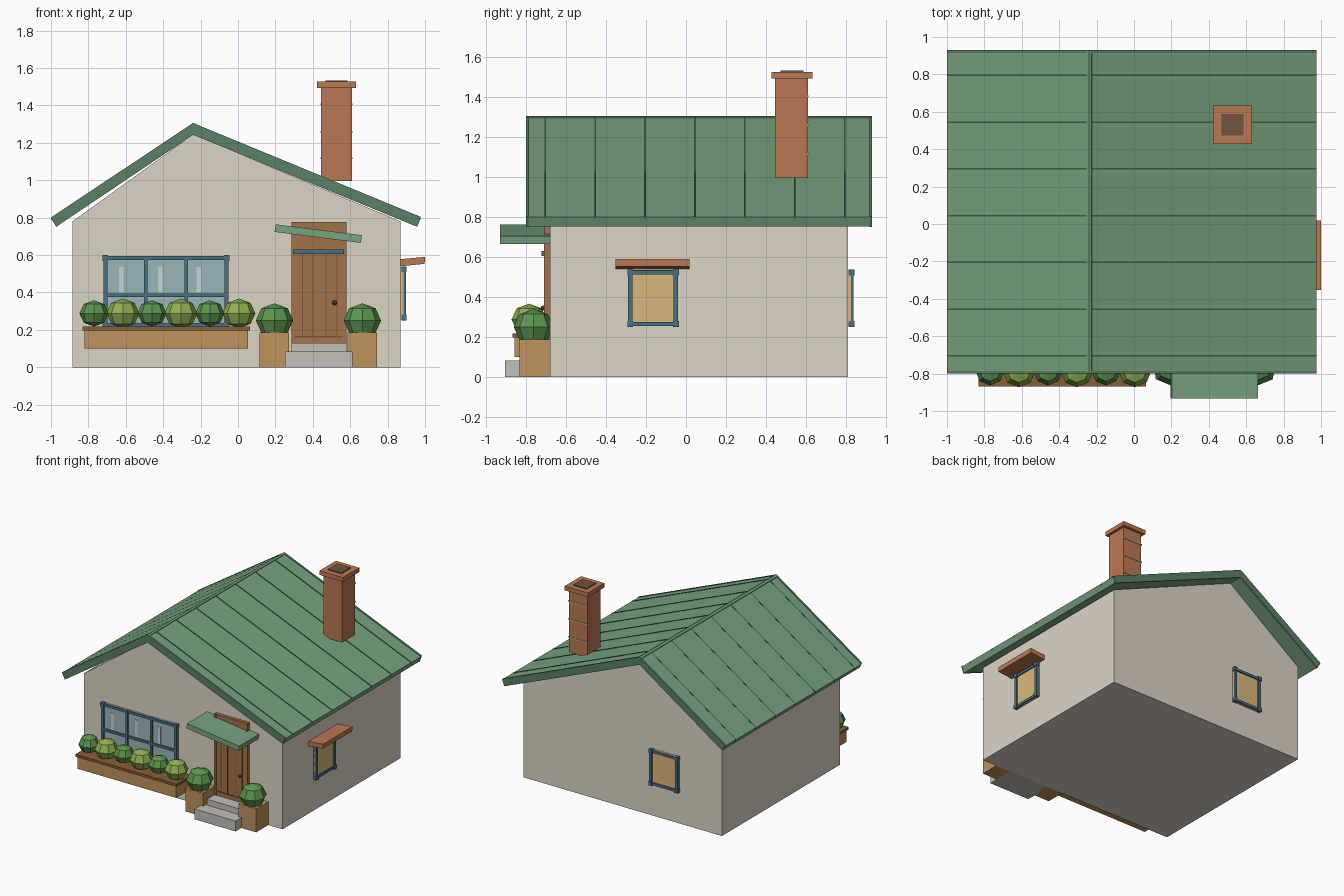
import bpy, bmesh, math
from mathutils import Matrix

if "Cube" in bpy.data.objects:
    bpy.data.objects.remove(bpy.data.objects["Cube"])

mats = {}
COL = dict(wall=(.72, .66, .56), roof=(.19, .36, .21), trim=(.10, .22, .13), seam=(.04, .12, .06),
           brick=(.50, .19, .09), soot=(.16, .09, .05), mortar=(.5, .45, .4), wood=(.36, .17, .07),
           groove=(.20, .09, .03), oak=(.52, .29, .11), rim=(.25, .11, .04), blue=(.07, .16, .22),
           glass=(.33, .46, .50), shine=(.55, .66, .68), glow=(.70, .48, .20), stone=(.55, .53, .48),
           leaf=(.11, .30, .08), lime=(.27, .43, .08), knob=(.12, .06, .03))


def finish(bm, name, col):
    bmesh.ops.recalc_face_normals(bm, faces=bm.faces)
    me = bpy.data.meshes.new(name)
    bm.to_mesh(me)
    bm.free()
    if col not in mats:
        mats[col] = bpy.data.materials.new(col)
        mats[col].diffuse_color = (*COL[col], 1)
    me.materials.append(mats[col])
    ob = bpy.data.objects.new(name, me)
    bpy.context.collection.objects.link(ob)
    return ob


def box(name, x, y, z, col):
    bm = bmesh.new()
    mid = [sum(a) / 2 for a in (x, y, z)]
    size = [a[1] - a[0] for a in (x, y, z)]
    bmesh.ops.create_cube(bm, size=1, matrix=Matrix.Translation(mid) @ Matrix.Diagonal((*size, 1)))
    return finish(bm, name, col)


def prism(name, pts, y0, y1, col):
    # x-z profile extruded along y
    bm = bmesh.new()
    f = bm.faces.new([bm.verts.new((px, y0, pz)) for px, pz in pts])
    r = bmesh.ops.extrude_face_region(bm, geom=[f])
    bmesh.ops.translate(bm, vec=(0, y1 - y0, 0),
                        verts=[v for v in r['geom'] if isinstance(v, bmesh.types.BMVert)])
    return finish(bm, name, col)


def ball(name, c, r, squash, col, seg=8, rings=4):
    bm = bmesh.new()
    bmesh.ops.create_uvsphere(bm, u_segments=seg, v_segments=rings, radius=r,
                              matrix=Matrix.Translation(c) @ Matrix.Diagonal((1, 1, squash, 1)))
    return finish(bm, name, col)


def window(name, w, h, matrix, glass, posts=(), rails=()):
    # local frame: x across, z up, -y outward, origin at the lower centre on the wall
    b, d = .022, .024
    parts = [box(name + "_glass", (-w/2, w/2), (-.012, .01), (0, h), glass)]
    for s in (-1, 1):
        x = s * (w - b) / 2
        parts.append(box(name + "_jamb", (x - b/2, x + b/2), (-d, .0), (0, h), "blue"))
        for z in (b/2, h - b/2):
            parts.append(box(name + "_corner", (x - .015, x + .015), (-d - .005, 0), (z - .015, z + .015), "blue"))
    for z in (b/2, h - b/2, *rails):
        parts.append(box(name + "_rail", (-w/2, w/2), (-d + .002, 0), (z - .01, z + .01), "blue"))
    for x in posts:
        parts.append(box(name + "_post", (x - .009, x + .009), (-d + .001, 0), (0, h), "blue"))
    for p in parts:
        p.data.transform(matrix)


# walls
prism("house_body", [(-.885, 0), (.87, 0), (.87, .78), (-.24, 1.245), (-.885, .78)], -.68, .81, "wall")

# roof with end fascias, ridge cap and seams
ridge, left, right = (-.24, 1.302), (-1.0, .797), (.977, .80)
roof = [left, ridge, right, (.958, .753), (-.24, 1.245), (-.972, .753)]
prism("roof", roof, -.785, .92, "roof")
for y in (-.8, .915):
    prism("roof_fascia", [(x, z + (.004 if i < 3 else -.002)) for i, (x, z) in enumerate(roof)],
          y, y + .015, "trim")
prism("ridge_cap", [(-.256, 1.285), (-.254, 1.297), (-.24, 1.307), (-.226, 1.301), (-.224, 1.285)],
      -.795, .925, "roof")
for i in range(7):
    y = -.705 + .25 * i
    prism("seam_right", [(-.24, 1.305), (.975, .804), (.975, .79), (-.24, 1.29)], y - .004, y + .004, "seam")
    prism("seam_left", [(-.24, 1.303), (-.998, .799), (-.998, .785), (-.24, 1.29)], y - .004, y + .004, "seam")

# chimney
box("chimney_stack", (.443, .61), (.445, .61), (.995, 1.495), "brick")
box("chimney_cap", (.423, .63), (.427, .633), (1.493, 1.527), "brick")
box("chimney_flue", (.467, .585), (.472, .588), (1.52, 1.534), "soot")
for z in (1.117, 1.26, 1.406):
    box("mortar_line", (.44, .613), (.605, .614), (z - .004, z + .004), "mortar")

# windows
T, R = Matrix.Translation, Matrix.Rotation
window("front_window", .67, .38, T((-.385, -.68, .215)), "glass", (-.108, .108), (.17,))
for x in (-.625, -.415, -.21):
    box("glass_shine", (x - .012, x + .012), (-.695, -.685), (.40, .535), "shine")
window("side_window", .25, .28, T((.873, -.165, .255)) @ R(math.pi/2, 4, 'Z'), "glow")
window("back_window", .25, .28, T((-.385, .813, .255)) @ R(math.pi, 4, 'Z'), "glow")
prism("side_awning", [(.868, .54), (.998, .553), (1.0, .59), (.868, .578)], -.352, .018, "brick")

# door
box("door_slab", (.285, .58), (-.705, -.67), (.13, .778), "wood")
for x in (.285, .562):
    box("door_jamb", (x, x + .018), (-.711, -.67), (.08, .775), "wood")
for x in (.345, .40, .47, .53):
    box("door_groove", (x - .003, x + .003), (-.708, -.70), (.165, .605), "groove")
box("door_kick_line", (.30, .565), (-.709, -.70), (.16, .168), "groove")
box("door_lintel", (.293, .567), (-.724, -.70), (.605, .63), "blue")
ball("door_knob", (.516, -.715, .345), .013, 1, "knob", 8, 6)
prism("door_canopy", [(.195, .724), (.202, .764), (.663, .706), (.656, .665)], -.932, -.675, "roof")

# steps
box("lower_step", (.25, .612), (-.905, -.675), (0, .083), "stone")
box("upper_step", (.285, .58), (-.80, -.675), (.083, .13), "stone")

# planter box and shrubs
box("planter_box", (-.822, .053), (-.857, -.68), (.10, .21), "oak")
box("planter_rim", (-.832, .064), (-.868, -.68), (.197, .217), "rim")
for i in range(6):
    big = i % 2
    ball("planter_shrub", (-.77 + .155 * i, -.785, .288), .088 if big else .078, .9, "lime" if big else "leaf")

# pots beside the door
for x in (.195, .665):
    box("pot", (x - .079, x + .079), (-.832, -.68), (0, .187), "oak")
    ball("pot_shrub", (x, -.762, .25), .1, .92, "leaf")

for m in bpy.data.materials:
    if m.users and not m.is_grease_pencil:
        m.use_nodes = True
        m.node_tree.nodes["Principled BSDF"].inputs["Base Color"].default_value = m.diffuse_color
